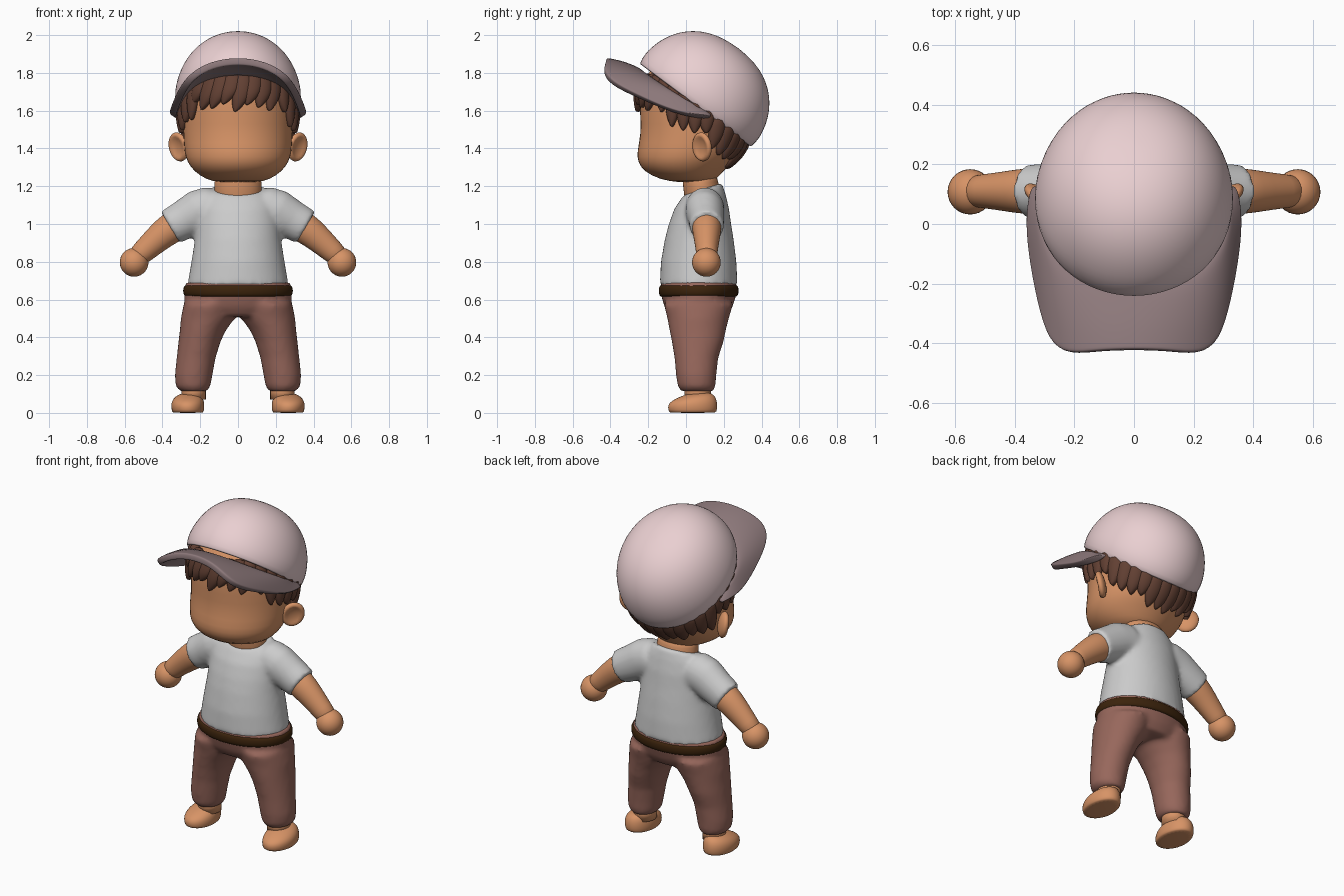
import bpy, bmesh, math
from mathutils import Vector, Matrix

if "Cube" in bpy.data.objects:
    bpy.data.objects.remove(bpy.data.objects["Cube"])

def mat(name, r, g, b):
    m = bpy.data.materials.new(name)
    m.diffuse_color = tuple((c / 255) ** 2.2 for c in (r, g, b)) + (1,)
    m.use_nodes = True
    m.node_tree.nodes["Principled BSDF"].inputs["Base Color"].default_value = m.diffuse_color
    return m

SKIN = mat("skin", 214, 146, 102)
HAIR = mat("hair", 98, 66, 54)
PANTS = mat("pants", 150, 103, 92)
BELT = mat("belt", 62, 40, 20)
CAP = mat("cap", 233, 206, 208)
BRIM = mat("brim", 140, 120, 122)

def loft(bm, rings, n=24, caps=True):
    """Skin a list of ellipses (centre, half-axis u, half-axis v)."""
    loops = []
    for c, u, v in rings:
        loops.append([bm.verts.new(Vector(c) + Vector(u) * math.cos(a) + Vector(v) * math.sin(a))
                      for a in (2 * math.pi * i / n for i in range(n))])
    for a, b in zip(loops, loops[1:]):
        for i in range(n):
            bm.faces.new((a[i], a[(i + 1) % n], b[(i + 1) % n], b[i]))
    if caps:
        bm.faces.new(loops[0][::-1])
        bm.faces.new(loops[-1])

def ring(x, y, z, rx, ry, q=0, r=0):
    """Ellipse tilted sideways by q and front-to-back by r degrees."""
    q, r = math.radians(q), math.radians(r)
    return ((x, y, z), (rx * math.cos(q), 0, rx * math.sin(q)), (0, ry * math.cos(r), ry * math.sin(r)))

def finish(name, bm, material=None, mirror=False, remesh=0, subsurf=0, solid=0, offset=-1):
    bmesh.ops.recalc_face_normals(bm, faces=bm.faces)
    for f in bm.faces:
        f.smooth = True
    me = bpy.data.meshes.new(name)
    bm.to_mesh(me)
    bm.free()
    ob = bpy.data.objects.new(name, me)
    bpy.context.collection.objects.link(ob)
    if material:
        me.materials.append(material)
    if mirror:
        ob.modifiers.new("Mirror", 'MIRROR').use_clip = True
    if remesh:
        m = ob.modifiers.new("Remesh", 'REMESH')
        m.mode, m.voxel_size, m.use_smooth_shade = 'VOXEL', remesh, True
        s = ob.modifiers.new("Smooth", 'SMOOTH')
        s.factor, s.iterations = 0.5, 8
    if solid:
        s = ob.modifiers.new("Solidify", 'SOLIDIFY')
        s.thickness, s.offset = solid, offset
    if subsurf:
        s = ob.modifiers.new("Subsurf", 'SUBSURF')
        s.levels = s.render_levels = subsurf
    return ob

def part(name, rings, material, **kw):
    bm = bmesh.new()
    loft(bm, [ring(*r) for r in rings])
    return finish(name, bm, material, **kw)

# Head: z, half width, front y, back y
HEAD = [(1.22, .10, -.04, .12), (1.235, .17, -.14, .16), (1.28, .237, -.228, .20), (1.33, .272, -.258, .25),
        (1.38, .287, -.263, .29), (1.48, .292, -.24, .33), (1.58, .297, -.247, .35), (1.70, .29, -.247, .36),
        (1.80, .26, -.21, .34), (1.88, .20, -.13, .29), (1.93, .10, 0, .20)]
part("head", [(0, (f + b) / 2, z, w, (b - f) / 2) for z, w, f, b in HEAD], SKIN, subsurf=1)
part("neck", [(0, .085, 1.13, .125, .095, 0, 18), (0, .085, 1.18, .128, .098, 0, 14),
              (0, .075, 1.215, .125, .094), (0, .075, 1.27, .125, .094)], SKIN, subsurf=1)

# Ears: dished discs turned diagonally
bm = bmesh.new()
bmesh.ops.create_uvsphere(bm, u_segments=24, v_segments=16, radius=1)
for v in bm.verts:
    if v.co.x > 0.6:
        v.co.x = 1.2 - v.co.x * 1.2 + .1
M = (Matrix.Translation((.315, .085, 1.408)) @ Matrix.Rotation(math.radians(14), 4, 'Y')
     @ Matrix.Rotation(math.radians(-45), 4, 'Z') @ Matrix.Diagonal((.03, .066, .078, 1)))
bmesh.ops.transform(bm, matrix=M, verts=bm.verts)
finish("ear", bm, SKIN, mirror=True)

# Hair: overlapping locks laid on the head surface
def on_head(theta, z):
    for a, b in zip(HEAD, HEAD[1:]):
        if z <= b[0]:
            break
    k = (z - a[0]) / (b[0] - a[0])
    w, f, bk = (a[i] + (b[i] - a[i]) * k for i in (1, 2, 3))
    return Vector((w * math.sin(theta), (f + bk) / 2 - (bk - f) / 2 * math.cos(theta), z))

bm = bmesh.new()
COUNT = 30
for i in range(COUNT):
    deg = -180 + 360 * (i + .5) / COUNT
    a, jit = abs(deg), .022 * math.sin(i * 2.4)
    if a < 45:
        tip, lean, width = 1.615 + jit, -9, .052
    elif a < 82:
        tip, lean, width = 1.60 - (a - 45) * .0033 + jit, 0, .045
    elif a < 106:
        tip, lean, width = 1.48, 0, .045
    else:
        tip, lean, width = 1.40 - (a - 106) * .0016 + jit * .6, 0, .05
    top = min(1.80, 1.66 - .746 * (on_head(math.radians(deg), 1.55).y - .055))
    rings = []
    for k, s in ((0, .9), (.3, 1), (.6, .95), (.82, .65), (.95, .3), (1, .06)):
        th = math.radians(deg + lean * k * k)
        out = Vector((math.sin(th), -math.cos(th), 0))
        side = Vector((math.cos(th), math.sin(th), 0))
        c = on_head(th, top + (tip - top) * k) + out * .006
        rings.append((c, side * width * s, out * .03 * (.4 + .6 * s)))
    loft(bm, rings, n=10)
finish("hair", bm, HAIR, subsurf=1)

# Cap crown: tilted rounded dome, open below
D, N = Vector((0, .80, -.598)), Vector((0, .598, .80))
C0 = Vector((0, .055, 1.62)) - D * .01
bm = bmesh.new()
rings = [(C0, (.328, 0, 0), D * .372)]
for k in range(1, 13):
    t = math.radians(89.5 * k / 12)
    f, h = math.cos(t) ** .88, .382 * math.sin(t) ** .88
    rings.append((C0 + N * h, (.34 * f, 0, 0), D * .382 * f))
loft(bm, rings, n=32, caps=False)
bm.faces.new(list(bm.verts)[-32:])
finish("cap_crown", bm, CAP, solid=.015, subsurf=1)

# Cap brim: strip from the crown rim to an arched outer edge
OUTER = [(0, -.422, 1.866), (.12, -.426, 1.85), (.215, -.44, 1.805), (.275, -.40, 1.745),
         (.31, -.27, 1.68), (.34, -.10, 1.605), (.35, .02, 1.572), (.335, .13, 1.565)]
ANGLES = [0, 20, 38, 52, 68, 84, 97, 110]
bm = bmesh.new()
cols = []
for o, t in zip(OUTER, ANGLES):
    t = math.radians(t)
    inner = C0 + Vector((.31 * math.sin(t), 0, -.035 * max(0, math.cos(t)))) - D * .345 * math.cos(t)
    o = Vector(o)
    cols.append([bm.verts.new(inner.lerp(o, k) + Vector((0, 0, .012 * math.sin(k * math.pi))))
                 for k in (0, .33, .66, .95, 1)])
for a, b in zip(cols, cols[1:]):
    for i in range(4):
        bm.faces.new((a[i], a[i + 1], b[i + 1], b[i]))
finish("cap_brim", bm, BRIM, mirror=True, solid=.038, offset=0, subsurf=2)

# Shirt: body and sleeves fused
bm = bmesh.new()
loft(bm, [ring(*r) for r in [
    (0, .067, .675, .268, .206), (0, .067, .80, .247, .200), (0, .07, .92, .228, .182),
    (0, .074, 1.0, .22, .165), (0, .083, 1.08, .21, .145), (0, .088, 1.14, .19, .123, 0, 8),
    (0, .088, 1.185, .145, .108, 0, 18)]], n=40)
for s in (1, -1):
    loft(bm, [ring(s * x, y, z, a, b, s * q) for x, y, z, a, b, q in [
        (.06, .095, 1.08, .10, .09, 75), (.14, .10, 1.085, .117, .103, 70), (.21, .10, 1.065, .116, .103, 64),
        (.29, .108, 1.02, .104, .094, 60), (.36, .11, .982, .097, .090, 60)]], n=32)
finish("shirt", bm, None, remesh=.013)

# Arms and hands
part("arm", [(.28, .11, 1.02, .085, .08, 60), (.36, .11, .978, .084, .079, 58), (.43, .11, .92, .073, .068, 52),
             (.50, .11, .855, .062, .057, 48), (.55, .11, .81, .055, .055, 48)], SKIN, mirror=True, subsurf=1)
bm = bmesh.new()
bmesh.ops.create_uvsphere(bm, u_segments=32, v_segments=16, radius=.076,
                          matrix=Matrix.Translation((.55, .108, .797)))
finish("hand", bm, SKIN, mirror=True)

# Trousers: pelvis and two legs fused
bm = bmesh.new()
loft(bm, [ring(*r) for r in [(0, .067, .51, .22, .15), (0, .066, .56, .28, .18),
                             (0, .067, .62, .286, .198), (0, .067, .69, .280, .205)]], n=40)
for s in (1, -1):
    loft(bm, [ring(s * x, y, z, a, b) for x, y, z, a, b in [
        (.235, .06, .115, .072, .086), (.238, .056, .14, .092, .100), (.235, .054, .20, .100, .107),
        (.222, .055, .29, .103, .116), (.203, .062, .38, .112, .138), (.185, .062, .44, .123, .150),
        (.160, .064, .50, .143, .163), (.145, .066, .58, .142, .185)]], n=32)
finish("trousers", bm, PANTS, remesh=.013)

# Belt
part("belt", [(0, .067, .615, .26, .19), (0, .067, .615, .283, .204), (0, .067, .63, .294, .214),
              (0, .067, .662, .294, .214), (0, .067, .677, .283, .206), (0, .067, .677, .26, .19)], BELT, subsurf=1)

# Ankles and feet
part("ankle", [(.235, .062, .07, .065, .07), (.235, .062, .15, .065, .07)], SKIN, mirror=True)
part("foot", [(.265, .035, 0, .078, .118), (.265, .035, .005, .084, .127), (.266, .035, .03, .089, .133),
              (.266, .037, .06, .087, .128, 0, 3), (.262, .046, .085, .073, .105, 0, 6),
              (.255, .056, .102, .045, .065, 0, 6), (.255, .06, .106, .015, .02)], SKIN, mirror=True, subsurf=1)
